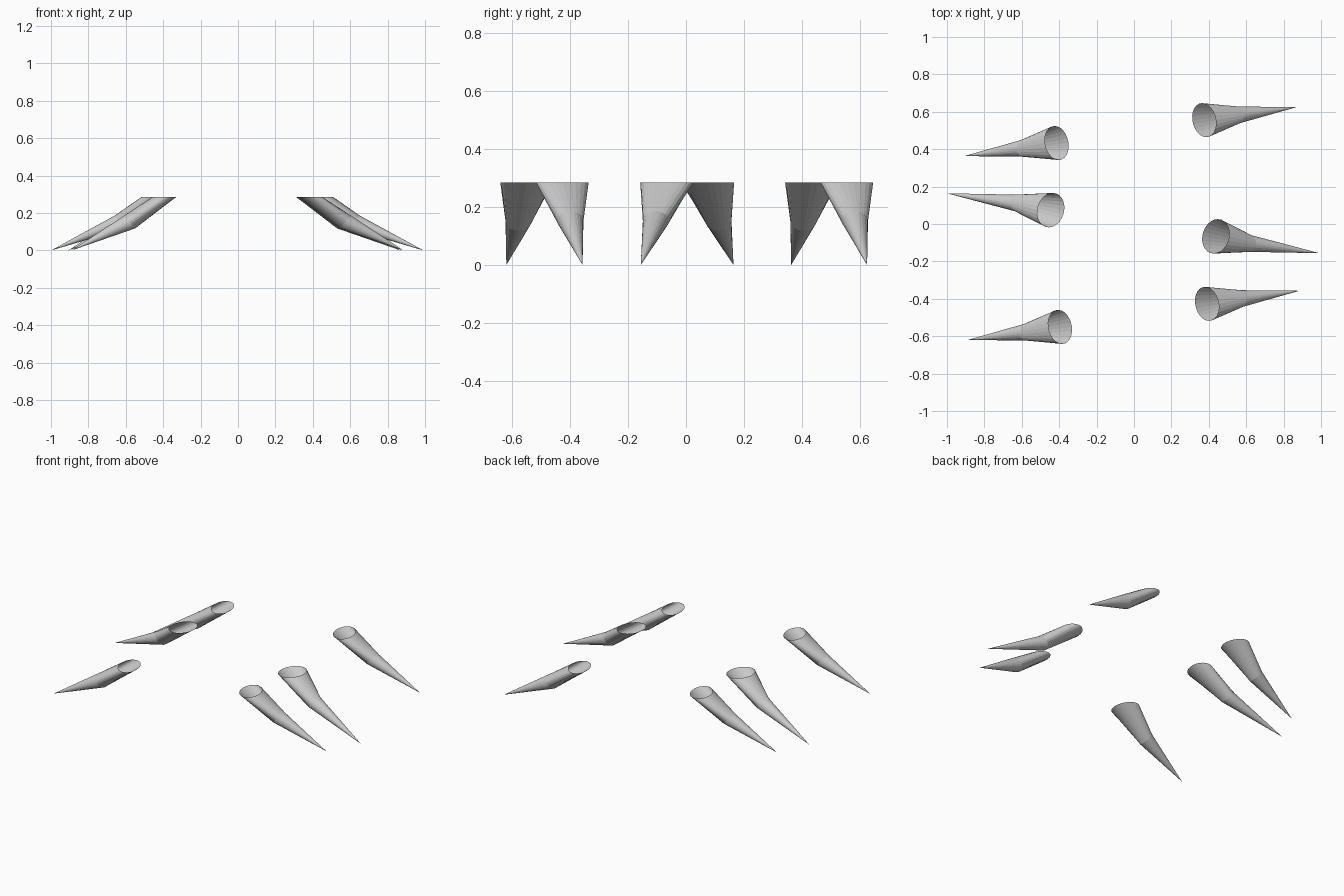
import bpy, bmesh, math

if "Cube" in bpy.data.objects:
    bpy.data.objects.remove(bpy.data.objects["Cube"])

SIDES = 24
TOP = 0.285


def claw(name, centre, side, mid, tip):
    """Open bent claw: flat top ring, tilted middle ring, pointed tip (offsets from centre)."""
    cx, cy, rx, ry = centre
    skew = 0.011 if tip[1] > 0 else -0.011      # top oval turned to follow the claw
    bm = bmesh.new()
    top, middle = [], []
    for i in range(SIDES):
        a = 2 * math.pi * i / SIDES
        c, s = math.cos(a), math.sin(a)
        top.append(bm.verts.new((cx + side * (rx * c - skew * s), cy + side * ry * s, TOP)))
        middle.append(bm.verts.new((cx + side * (mid[0] + 0.03 * c),
                                    cy + side * (mid[1] + 0.045 * s),
                                    0.152 + 0.034 * c)))
    point = bm.verts.new((cx + side * tip[0], cy + side * tip[1], 0.0))
    for i in range(SIDES):
        j = (i + 1) % SIDES
        bm.faces.new((top[j], top[i], middle[i], middle[j]))
        bm.faces.new((middle[j], middle[i], point))
    mesh = bpy.data.meshes.new(name)
    bm.to_mesh(mesh)
    bm.free()
    bpy.context.collection.objects.link(bpy.data.objects.new(name, mesh))


# outer claws: the left ones are the right ones turned half way round
outer = dict(mid=(0.185, 0.028), tip=(0.495, 0.07))
claw("claw_back_right", (0.375, 0.555, 0.063, 0.091), 1, **outer)
claw("claw_front_right", (0.39, -0.427, 0.063, 0.091), 1, **outer)
claw("claw_back_left", (-0.413, 0.433, 0.063, 0.091), -1, **outer)
claw("claw_front_left", (-0.395, -0.55, 0.063, 0.091), -1, **outer)

# longer middle claws, bending the other way
inner = dict(mid=(0.185, -0.038), tip=(0.555, -0.09))
claw("claw_middle_right", (0.437, -0.066, 0.072, 0.092), 1, **inner)
claw("claw_middle_left", (-0.445, 0.074, 0.072, 0.092), -1, **inner)
